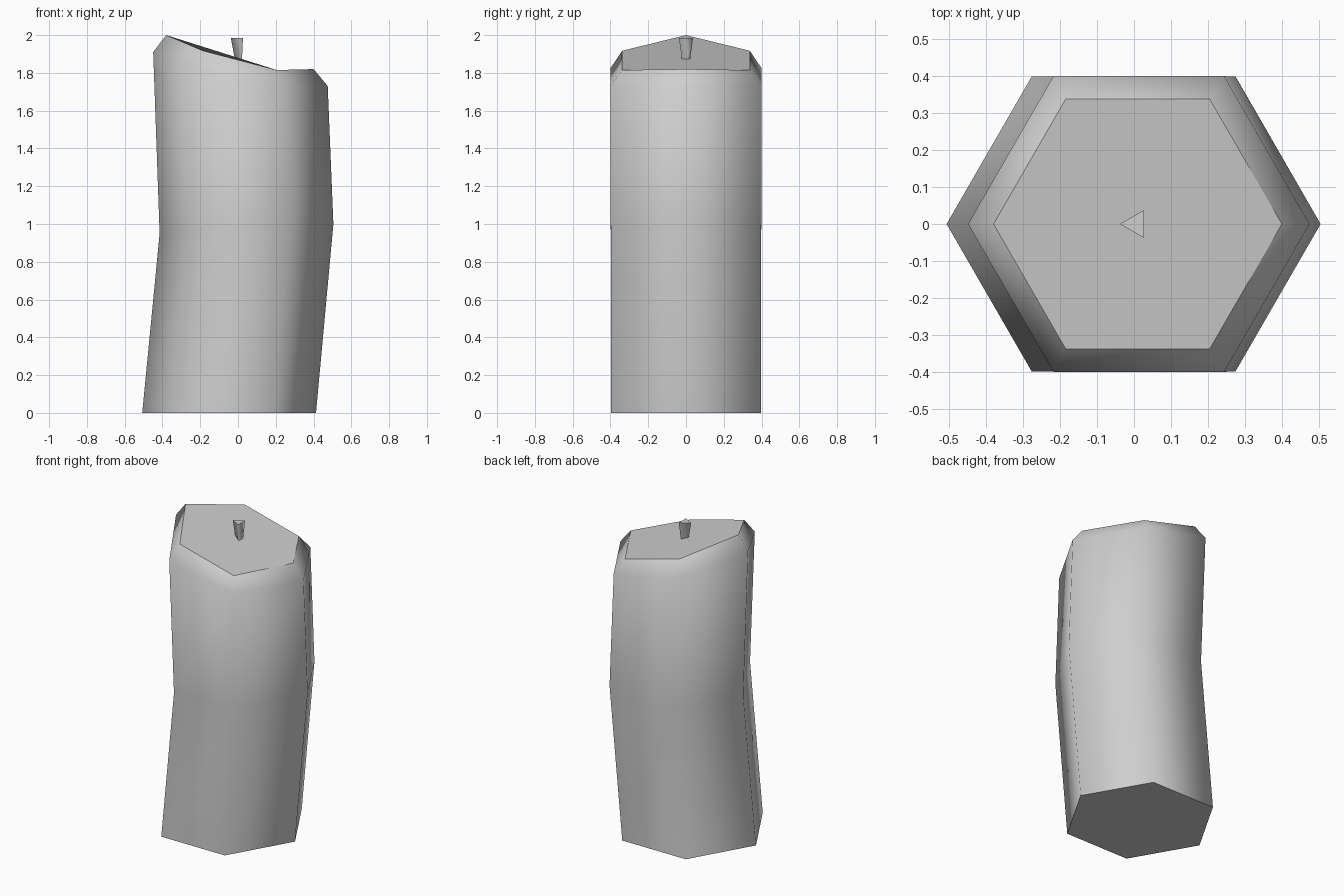
import bpy, bmesh
from math import sin, cos, pi

cube = bpy.data.objects.get("Cube")
if cube:
    bpy.data.objects.remove(cube, do_unlink=True)

wax_grey = bpy.data.materials.new("wax_grey")
wax_grey.use_nodes = True
colour = (0.62, 0.62, 0.62, 1)
wax_grey.diffuse_color = colour
wax_grey.node_tree.nodes["Principled BSDF"].inputs["Base Color"].default_value = colour


def ring(sides, cx, radius, heights, start=0.0):
    """Polygon ring; heights run from the start corner to the opposite side, mirrored in y."""
    pts = []
    for i in range(sides):
        a = start + 2 * pi * i / sides
        step = min(i, sides - i)
        pts.append((cx + radius * cos(a), radius * sin(a), heights[step]))
    return pts


def loft(name, rings):
    """Skin rings with smooth sides and flat end caps."""
    bm = bmesh.new()
    loops = [[bm.verts.new(p) for p in r] for r in rings]
    n = len(loops[0])
    for low, high in zip(loops, loops[1:]):
        for i in range(n):
            j = (i + 1) % n
            bm.faces.new((low[i], low[j], high[j], high[i])).smooth = True
    for cap in (loops[0][::-1], loops[-1]):
        face = bm.faces.new(cap)
        for e in face.edges:
            e.smooth = False
    bmesh.ops.recalc_face_normals(bm, faces=bm.faces)
    mesh = bpy.data.meshes.new(name)
    bm.to_mesh(mesh)
    bm.free()
    mesh.materials.append(wax_grey)
    obj = bpy.data.objects.new(name, mesh)
    bpy.context.collection.objects.link(obj)
    return obj


# Bent six-sided candle with a melted, slanting rim
loft("candle_body", [
    ring(6, -0.047, 0.46, [0, 0, 0, 0]),
    ring(6, 0.045, 0.46, [1.0, 0.99, 0.965, 0.95]),
    ring(6, 0.013, 0.462, [1.73, 1.73, 1.825, 1.91]),
    ring(6, 0.01, 0.39, [1.82, 1.815, 1.917, 2.0]),
])

# Three-sided wick, widening upwards
loft("wick", [
    ring(3, 0.01, 0.017, [1.82, 1.82], pi),
    ring(3, 0.005, 0.043, [1.985, 1.985], pi),
])
